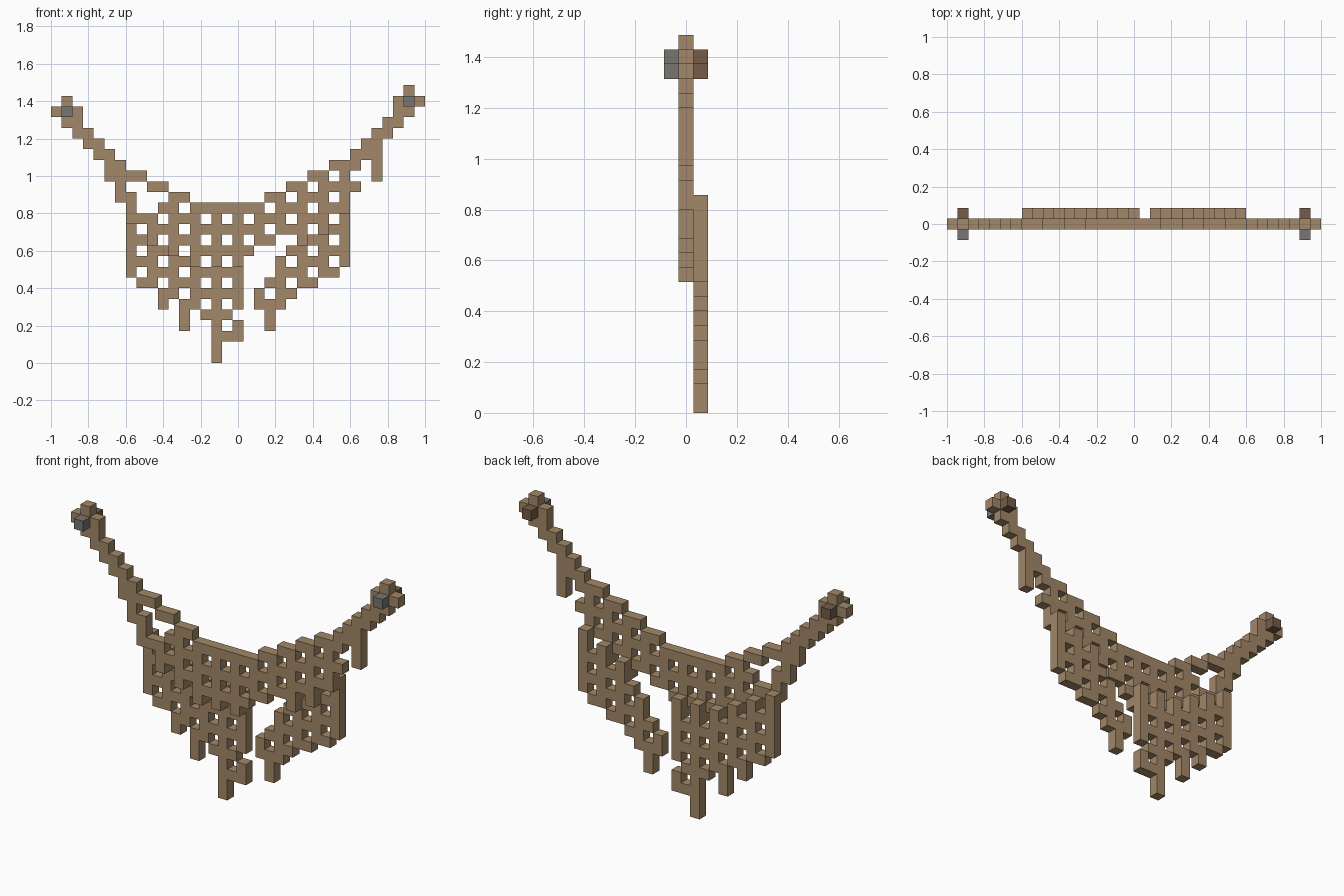
import bpy, bmesh
from mathutils import Vector

cube = bpy.data.objects.get("Cube")
if cube:
    bpy.data.objects.remove(cube, do_unlink=True)

CELL = 2 / 35  # size of one block


def material(name, rgb):
    m = bpy.data.materials.new(name)
    m.use_nodes = True
    m.diffuse_color = (*rgb, 1)
    bsdf = m.node_tree.nodes["Principled BSDF"]
    bsdf.inputs["Base Color"].default_value = (*rgb, 1)
    bsdf.inputs["Roughness"].default_value = 0.9
    return m


cloth = material("tan cloth", (0.36, 0.245, 0.138))
iron = material("grey iron", (0.185, 0.183, 0.165))
wood = material("dark wood", (0.18, 0.107, 0.066))


def blocks(name, cells, layer, mat):
    """Joined blocks for a set of (column, row) cells; hidden faces are left out."""
    bm = bmesh.new()
    for c, r in sorted(cells):
        centre = Vector(((c - 17) * CELL, layer * CELL, (r + 0.5) * CELL))
        for n in ((1, 0, 0), (-1, 0, 0), (0, 1, 0), (0, -1, 0), (0, 0, 1), (0, 0, -1)):
            if n[1] == 0 and (c + n[0], r + n[2]) in cells:
                continue
            n = Vector(n)
            u = Vector((n.y, n.z, n.x))
            v = n.cross(u)
            corners = [n + u + v, n - u + v, n - u - v, n + u - v]
            bm.faces.new([bm.verts.new(centre + k * CELL / 2) for k in corners])
    bmesh.ops.remove_doubles(bm, verts=bm.verts[:], dist=0.0005)
    bmesh.ops.recalc_face_normals(bm, faces=bm.faces[:])
    mesh = bpy.data.meshes.new(name)
    bm.to_mesh(mesh)
    bm.free()
    mesh.materials.append(mat)
    obj = bpy.data.objects.new(name, mesh)
    bpy.context.collection.objects.link(obj)


def runs(*spans):
    """Cells from (row, first column, last column) spans."""
    return {(c, r) for r, a, b in spans for c in range(a, b + 1)}


def column(c, low, high):
    return {(c, r) for r in range(low, high + 1)}


def sag(c):
    """Row of the net's top thread at a column."""
    if c < 13:
        return 14 + (14 - c) // 2
    return 14 + max(0, (c - 18) // 2)


# ropes rising to both pegs, with a loose end on the left one
right_rope = runs((24, 1, 1), (23, 0, 2), (22, 1, 2), (21, 2, 3), (20, 3, 4),
                  (19, 4, 5), (18, 5, 6), (17, 5, 6), (16, 6, 6), (15, 6, 6))
left_rope = runs((25, 33, 33), (24, 32, 34), (23, 32, 33), (22, 31, 32),
                 (21, 30, 31), (20, 29, 30), (19, 28, 30), (18, 28, 28), (16, 28, 28))
left_rope |= column(30, 17, 18)
blocks("right_rope", right_rope, 0, cloth)
blocks("left_rope", left_rope, 0, cloth)

# torn openings shared by both nets
torn = (column(8, 14, 16) | column(9, 14, 15) | column(18, 0, 9) | column(19, 7, 10)
        | column(20, 8, 10) | column(21, 10, 11) | column(17, 4, 4))

# ragged lower edge of the net, by column from the right side
bottom = dict(zip(range(7, 28), (8, 7, 7, 5, 6, 3, 5, 4, 0, 2, 2,
                                 10, 5, 3, 5, 6, 7, 7, 8, 8, 9)))
upper, lower = set(), set()
for c in range(7, 28):
    top, strand = sag(c), c % 2 == 1
    for r in range(bottom[c], top + 1):
        depth = top - r
        if (c, r) in torn or not (strand or depth % 2 == 0):
            continue
        if depth <= (5 if strand else 4):
            upper.add((c, r))
        if depth >= (4 if strand else 6):
            lower.add((c, r))

# side strand of the upper net stops where the lower net begins
upper -= column(7, 0, 12) | column(27, 0, 13)
upper -= {(7, 16)}
# loose threads hanging from the hem
lower |= column(10, 5, 6) | column(12, 3, 5) | column(20, 3, 5)
blocks("upper_net", upper, 0, cloth)
blocks("lower_net", lower, 1, cloth)

# pegs through the rope ends
for side, cell in (("right", (1, 23)), ("left", (33, 24))):
    blocks(side + "_peg_head", {cell}, -1, iron)
    blocks(side + "_peg_tip", {cell}, 1, wood)
